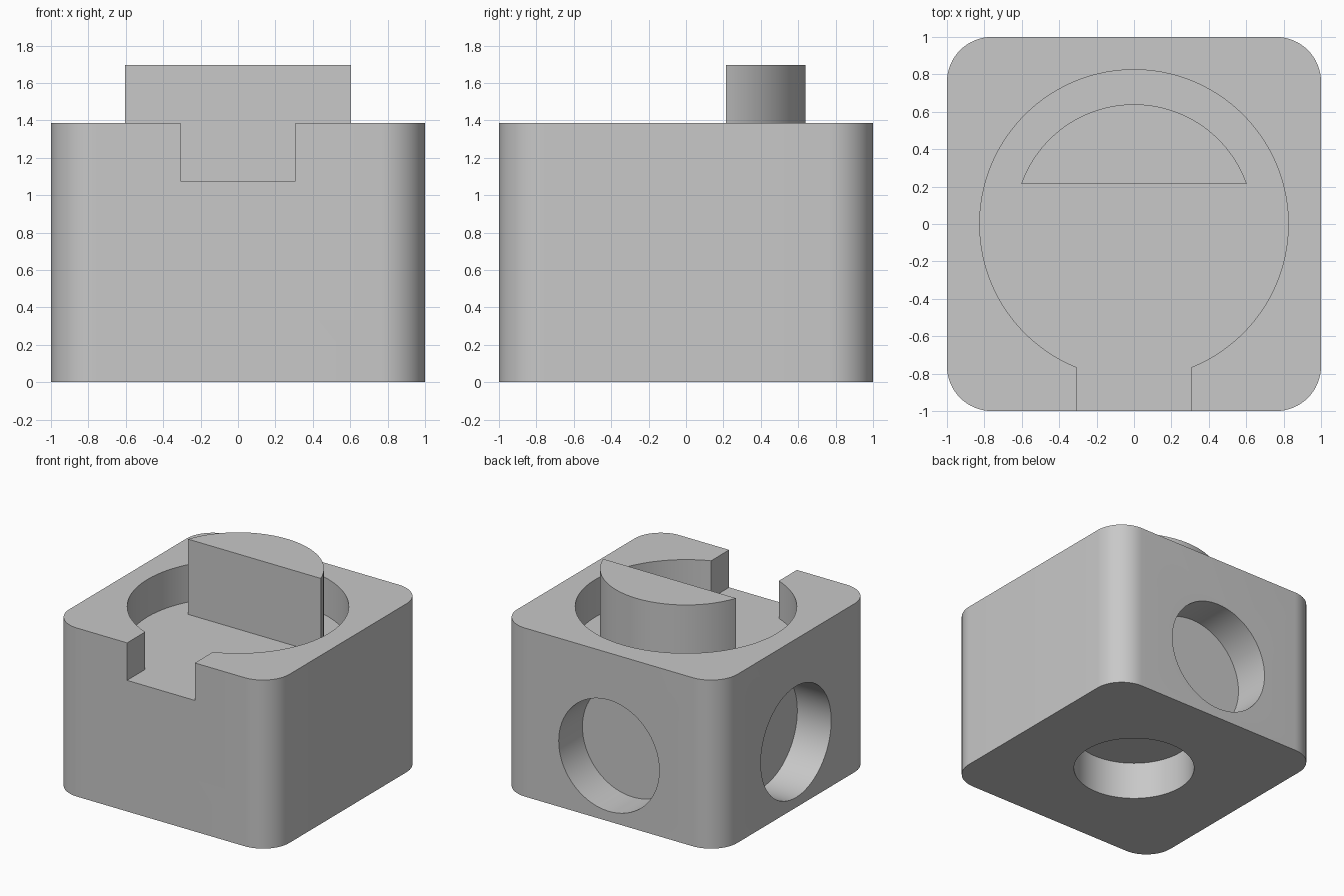
import bpy
import bmesh
from math import sin, cos, pi, asin, acos
from mathutils import Matrix, Vector

if "Cube" in bpy.data.objects:
    bpy.data.objects.remove(bpy.data.objects["Cube"], do_unlink=True)

BODY_H, FLOOR, TOP = 1.385, 1.077, 1.695
CORNER, POCKET_R, SLOT = 0.24, 0.825, 0.308
BOSS_R, BOSS_Y = 0.64, 0.213
HOLE_R, HOLE_D, HOLE_Z = 0.457, 0.308, 0.54

grey = bpy.data.materials.new("light_grey")
grey.use_nodes = True
colour = (0.58, 0.58, 0.58, 1)
grey.diffuse_color = colour
grey.node_tree.nodes["Principled BSDF"].inputs["Base Color"].default_value = colour


def arc(r, start, end, steps, cx=0, cy=0):
    angles = [start + (end - start) * i / steps for i in range(steps + 1)]
    return [(cx + r * cos(a), cy + r * sin(a)) for a in angles]


def prism(name, profile, z0, z1, matrix=Matrix()):
    """Extrude a flat outline from z0 to z1, then place it."""
    bm = bmesh.new()
    face = bm.faces.new([bm.verts.new((x, y, z0)) for x, y in profile])
    ext = bmesh.ops.extrude_face_region(bm, geom=[face])
    moved = [v for v in ext["geom"] if isinstance(v, bmesh.types.BMVert)]
    bmesh.ops.translate(bm, verts=moved, vec=(0, 0, z1 - z0))
    bmesh.ops.recalc_face_normals(bm, faces=bm.faces)
    bm.transform(matrix)
    mesh = bpy.data.meshes.new(name)
    bm.to_mesh(mesh)
    bm.free()
    mesh.materials.append(grey)
    obj = bpy.data.objects.new(name, mesh)
    bpy.context.collection.objects.link(obj)
    return obj


def activate(obj):
    bpy.ops.object.select_all(action="DESELECT")
    obj.select_set(True)
    bpy.context.view_layer.objects.active = obj


def cut(target, cutter):
    cutter.hide_render = True
    mod = target.modifiers.new("cut", "BOOLEAN")
    mod.operation, mod.solver, mod.object = "DIFFERENCE", "EXACT", cutter
    activate(target)
    bpy.ops.object.modifier_apply(modifier=mod.name)
    bpy.data.objects.remove(cutter, do_unlink=True)


# Block with rounded upright corners
outline = []
for i, (sx, sy) in enumerate([(1, 1), (-1, 1), (-1, -1), (1, -1)]):
    c = 1 - CORNER
    outline += arc(CORNER, i * pi / 2, (i + 1) * pi / 2, 16, sx * c, sy * c)
body = prism("body", outline, 0, BODY_H)

# Round pocket opening into a slot at the front
gap = asin(SLOT / POCKET_R)
keyhole = arc(POCKET_R, -pi / 2 + gap, 3 * pi / 2 - gap, 96)
keyhole += [(-SLOT, -1.2), (SLOT, -1.2)]
cut(body, prism("pocket_cutter", keyhole, FLOOR, BODY_H + 0.2))

# Blind round holes in the back, one side and the underside
circle = arc(HOLE_R, 0, 2 * pi, 72)[:-1]
for axis, centre in [((0, 1, 0), (0, 1, HOLE_Z)),
                     ((-1, 0, 0), (-1, 0, HOLE_Z)),
                     ((0, 0, -1), (0, 0, 0))]:
    turn = Vector((0, 0, 1)).rotation_difference(Vector(axis)).to_matrix().to_4x4()
    place = Matrix.Translation(centre) @ turn
    cut(body, prism("hole_cutter", circle, -HOLE_D, 0.2, place))

# Segment-shaped key standing on the pocket floor
half = acos(BOSS_Y / BOSS_R)
key = prism("key", arc(BOSS_R, pi / 2 - half, pi / 2 + half, 48), FLOOR, TOP)

for obj in (body, key):
    activate(obj)
    bpy.ops.object.shade_smooth_by_angle(angle=pi / 6)
